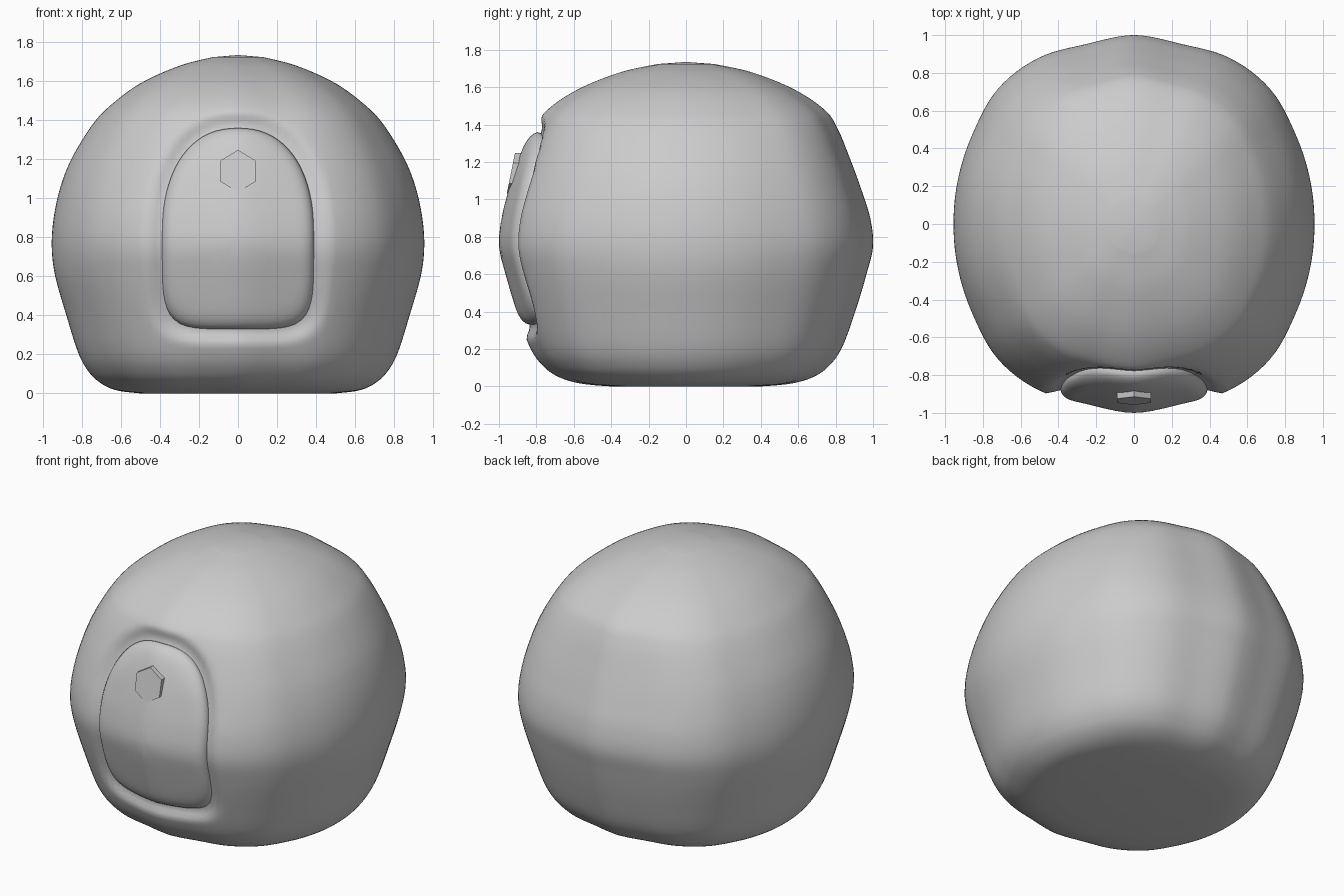
import bpy, bmesh, math
from mathutils import Vector
from mathutils.bvhtree import BVHTree

if "Cube" in bpy.data.objects:
    bpy.data.objects.remove(bpy.data.objects["Cube"])


def spline(pts, t):
    """Catmull-Rom through tuples, t in 0..len-1."""
    i = min(int(t), len(pts) - 2)
    f = t - i
    p = [Vector(pts[min(max(k, 0), len(pts) - 1)]) for k in (i - 1, i, i + 1, i + 2)]
    return 0.5 * (2 * p[1] + (p[2] - p[0]) * f + (2 * p[0] - 5 * p[1] + 4 * p[2] - p[3]) * f * f
                  + (3 * p[1] - p[0] - 3 * p[2] + p[3]) * f ** 3)


def skin(bm, rings, start=None, end=None):
    for r0, r1 in zip(rings, rings[1:]):
        for k in range(len(r0)):
            j = (k + 1) % len(r0)
            bm.faces.new((r0[k], r0[j], r1[j], r1[k]))
    for tip, r in ((start, rings[0]), (end, rings[-1])):
        if tip:
            for k in range(len(r)):
                bm.faces.new((r[k], r[(k + 1) % len(r)], tip))
    bmesh.ops.recalc_face_normals(bm, faces=bm.faces)


def finish(bm, name, angle):
    me = bpy.data.meshes.new(name)
    bm.to_mesh(me)
    bm.free()
    ob = bpy.data.objects.new(name, me)
    bpy.context.collection.objects.link(ob)
    bpy.ops.object.select_all(action='DESELECT')
    ob.select_set(True)
    bpy.context.view_layer.objects.active = ob
    bpy.ops.object.shade_smooth_by_angle(angle=math.radians(angle))
    return ob


def smooth(a, b, v):
    t = min(max((v - a) / (b - a), 0), 1)
    return t * t * (3 - 2 * t)


# Body profile: half width, half depth, height
PROFILE = [(.50, .40, 0), (.62, .56, .015), (.70, .68, .05), (.765, .765, .11), (.82, .835, .21),
           (.88, .905, .40), (.937, .965, .60), (.955, 1.0, .75), (.945, .985, .90), (.91, .935, 1.06),
           (.85, .88, 1.21), (.745, .81, 1.38), (.65, .74, 1.48), (.50, .575, 1.59),
           (.30, .35, 1.68), (.13, .15, 1.724)]
# Plan outline radius over a quarter turn, side to front, evenly spaced
PLAN = [(.955, 0), (.962, 0), (.98, 0), (1.015, 0), (1.014, 0), (.985, 0), (1.0, 0)]

# Door outline: rounder above its middle, squarer below
MID, HW, UP, DOWN = .80, .39, .56, .47


def door_rho(x, z):
    h, p = (UP, 2.3) if z > MID else (DOWN, 5)
    return ((abs(x) / HW) ** p + (abs(z - MID) / h) ** p) ** (1 / p)


# Body shell
N, STEPS = 144, 8
bm = bmesh.new()
rings = []
for s in range((len(PROFILE) - 1) * STEPS + 1):
    a, b, z = spline(PROFILE, s / STEPS)
    ring = []
    for k in range(N):
        th = 2 * math.pi * k / N
        c, sn = math.cos(th), math.sin(th)
        quarter = math.atan2(abs(sn), abs(c)) / (math.pi / 2)
        r = spline(PLAN, quarter * 6)[0] * math.hypot(c / .955, sn)
        r /= math.hypot(c / a, sn / b)
        ring.append(bm.verts.new((r * c, r * sn, max(z, 0))))
    rings.append(ring)
skin(bm, rings, bm.verts.new((0, 0, 0)), bm.verts.new((0, 0, 1.735)))
tree = BVHTree.FromBMesh(bm)

# Shallow recess around the door
for v in bm.verts:
    if v.co.y < -.5:
        v.co.y += .045 * (1 - smooth(1.0, 1.18, door_rho(v.co.x, v.co.z)))
finish(bm, "body", 60)


def front(x, z):
    return tree.ray_cast(Vector((x, -3, z)), Vector((0, 1, 0)))[0].y


# Door panel following the body, with a rolled edge
bm = bmesh.new()
rings = []
for rho, inset in [(.12, 0), (.25, 0), (.4, 0), (.55, 0), (.7, 0), (.8, 0), (.87, .002), (.92, .007),
                   (.96, .016), (.985, .028), (1, .045), (.985, .07)]:
    ring = []
    for k in range(96):
        th = 2 * math.pi * k / 96
        x, z = math.cos(th), math.sin(th)
        d = rho / door_rho(x, z + MID)
        x, z = x * d, z * d + MID
        lift = .018 * smooth(.85, 1.2, z)
        ring.append(bm.verts.new((x, front(x, z) + inset - lift, z)))
    rings.append(ring)
skin(bm, rings, start=bm.verts.new((0, front(0, MID), MID)))
# open shell: make it face the front
if sum((f.normal.y * f.calc_area() for f in bm.faces)) > 0:
    bmesh.ops.reverse_faces(bm, faces=bm.faces)
finish(bm, "door", 60)

# Small six-sided window on the door
bm = bmesh.new()
loops = []
for depth in (-.006, .06):
    loop = []
    for k in range(6):
        th = math.pi / 2 + k * math.pi / 3
        x, z = .104 * math.cos(th), 1.14 + .108 * math.sin(th)
        loop.append(bm.verts.new((x, -.93 + .2 * (z - 1.14) + depth, z)))
    loops.append(loop)
for loop in loops:
    bm.faces.new(loop)
skin(bm, loops)
finish(bm, "window", 20)
